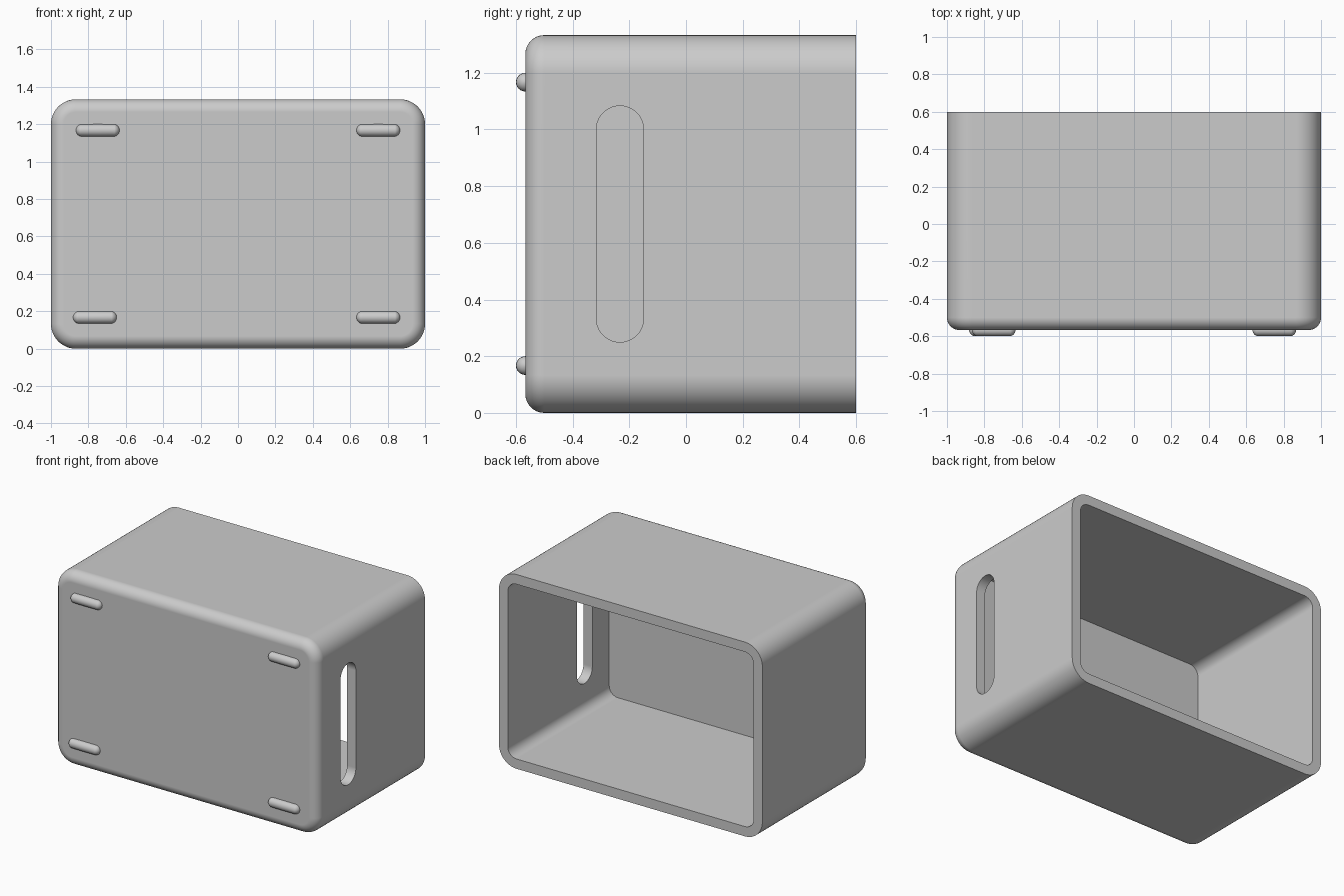
import bpy, bmesh
from math import sin, cos, pi, radians
from mathutils import Matrix

cube = bpy.data.objects.get("Cube")
if cube:
    bpy.data.objects.remove(cube, do_unlink=True)

grey = bpy.data.materials.new("light grey")
grey.use_nodes = True
grey.diffuse_color = (0.6, 0.6, 0.6, 1)
grey.node_tree.nodes["Principled BSDF"].inputs["Base Color"].default_value = (0.6, 0.6, 0.6, 1)

HALF_W, HEIGHT = 1.0, 1.333
FRONT, BACK = -0.567, 0.6
WALL, CORNER, FILLET = 0.067, 0.133, 0.067
ARC = 12


def make_object(name, bm):
    bmesh.ops.recalc_face_normals(bm, faces=bm.faces)
    mesh = bpy.data.meshes.new(name)
    bm.to_mesh(mesh)
    bm.free()
    mesh.materials.append(grey)
    obj = bpy.data.objects.new(name, mesh)
    bpy.context.collection.objects.link(obj)
    return obj


def activate(obj):
    bpy.ops.object.select_all(action='DESELECT')
    obj.select_set(True)
    bpy.context.view_layer.objects.active = obj


def smooth(obj):
    activate(obj)
    bpy.ops.object.shade_smooth_by_angle(angle=radians(30))
    mod = obj.modifiers.new("Weighted normals", 'WEIGHTED_NORMAL')
    mod.keep_sharp = True


def rounded_outline(half_a, half_b, radius):
    points = []
    for q, (sa, sb) in enumerate([(1, 1), (-1, 1), (-1, -1), (1, -1)]):
        for i in range(ARC + 1):
            t = (q + i / ARC) * pi / 2
            points.append((sa * (half_a - radius) + radius * cos(t),
                           sb * (half_b - radius) + radius * sin(t)))
    return points


def loft(bm, rings):
    """Skin closed rings of points and cap both ends."""
    loops = [[bm.verts.new(p) for p in ring] for ring in rings]
    for a, b in zip(loops, loops[1:]):
        for i in range(len(a)):
            j = (i + 1) % len(a)
            bm.faces.new((a[i], a[j], b[j], b[i]))
    bm.faces.new(loops[0])
    bm.faces.new(loops[-1])


def box_ring(y, inset):
    outline = rounded_outline(HALF_W - inset, HEIGHT / 2 - inset, CORNER - inset)
    return [(x, y, z + HEIGHT / 2) for x, z in outline]


# Open-backed shell: inner floor, inner walls, rim, outer walls, front fillet
rings = [box_ring(FRONT + WALL, WALL), box_ring(BACK, WALL), box_ring(BACK, 0)]
for i in range(9):
    t = i / 8 * pi / 2
    rings.append(box_ring(FRONT + FILLET * (1 - sin(t)), FILLET * (1 - cos(t))))
bm = bmesh.new()
loft(bm, rings)
shell = make_object("box_shell", bm)

# Slot through the wall on the model's left
slot = rounded_outline(0.0833, 0.4167, 0.0832)
bm = bmesh.new()
loft(bm, [[(x, y - 0.233, z + HEIGHT / 2) for y, z in slot] for x in (0.8, 1.2)])
bmesh.ops.remove_doubles(bm, verts=bm.verts, dist=0.001)
cutter = make_object("slot_cutter", bm)
cutter.hide_render = True

cut = shell.modifiers.new("Slot", 'BOOLEAN')
cut.operation = 'DIFFERENCE'
cut.solver = 'EXACT'
cut.object = cutter
activate(shell)
bpy.ops.object.modifier_apply(modifier=cut.name)
bpy.data.objects.remove(cutter, do_unlink=True)
smooth(shell)

# Half-capsule feet on the front face
FOOT_R, FOOT_LEN = 0.033, 0.233
feet = {"upper_left_foot": (0.75, 1.167), "lower_left_foot": (0.75, 0.167),
        "upper_right_foot": (-0.75, 1.167), "lower_right_foot": (-0.765, 0.167)}
for name, (x, z) in feet.items():
    bm = bmesh.new()
    bmesh.ops.create_uvsphere(bm, u_segments=24, v_segments=16, radius=FOOT_R,
                              matrix=Matrix.Rotation(pi / 2, 4, 'Y'))
    # Stretch the sphere into a capsule
    cut_plane = bmesh.ops.bisect_plane(bm, geom=bm.verts[:] + bm.edges[:] + bm.faces[:],
                                       plane_co=(0, 0.005, 0), plane_no=(0, 1, 0),
                                       clear_outer=True)
    rim = [e for e in cut_plane["geom_cut"] if isinstance(e, bmesh.types.BMEdge)]
    bmesh.ops.contextual_create(bm, geom=rim)
    for v in bm.verts:
        if abs(v.co.x) > 0.0005:
            v.co.x += (FOOT_LEN / 2 - FOOT_R) * (1 if v.co.x > 0 else -1)
        v.co += Matrix.Translation((x, FRONT, z)).translation
    smooth(make_object(name, bm))
